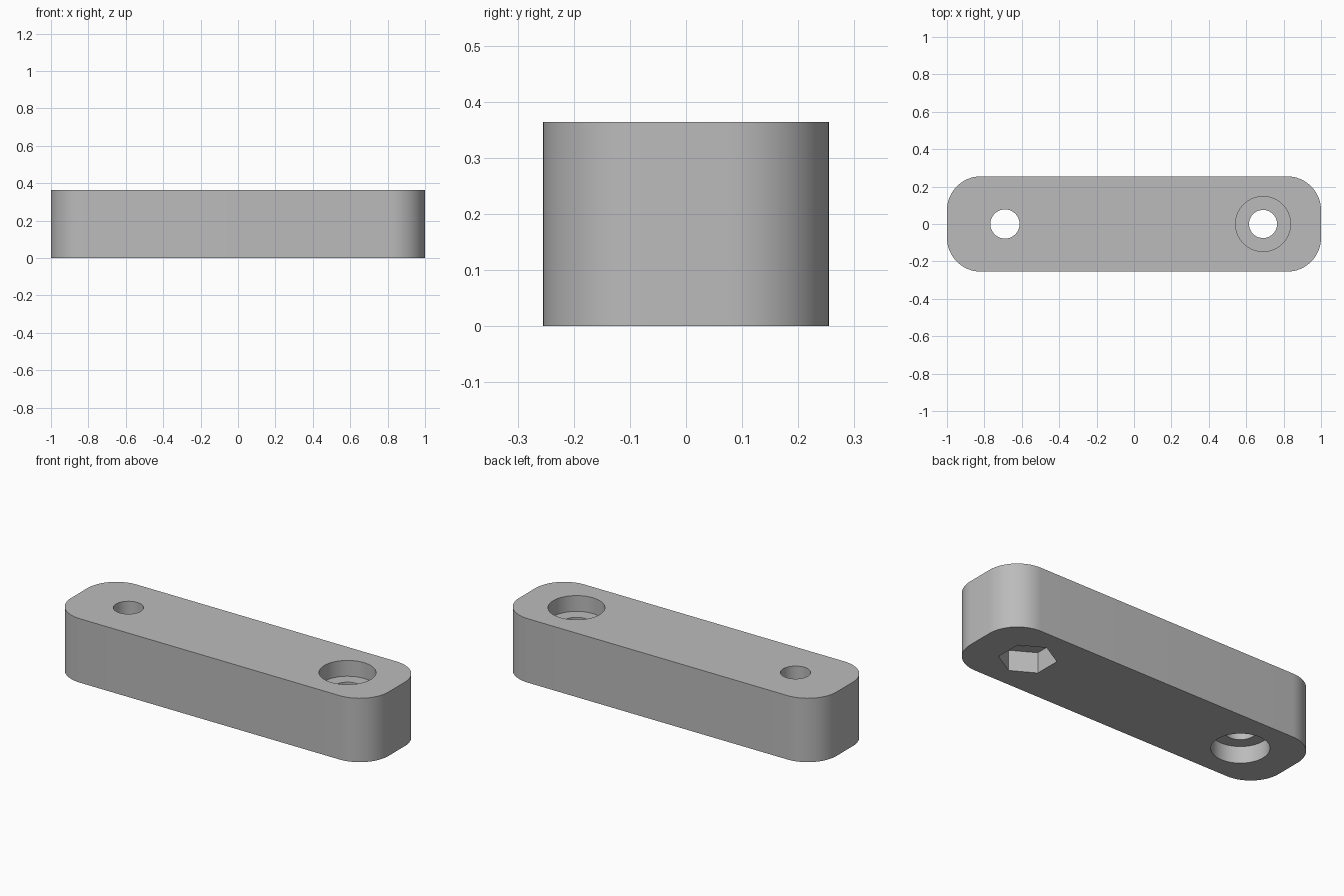
import bpy
import bmesh
from math import radians, cos, sin, pi

if "Cube" in bpy.data.objects:
    bpy.data.objects.remove(bpy.data.objects["Cube"], do_unlink=True)

HALF_LENGTH, HALF_WIDTH, HEIGHT, CORNER = 1.0, 0.255, 0.364, 0.182
HOLE_X, BORE_R = 0.69, 0.147

grey = bpy.data.materials.new("plain grey")
grey.use_nodes = True
colour = (0.5, 0.5, 0.5, 1)
grey.diffuse_color = colour
grey.node_tree.nodes["Principled BSDF"].inputs["Base Color"].default_value = colour


def prism(name, outline, low, high):
    """Extrude a flat outline between two heights."""
    bm = bmesh.new()
    base = bm.faces.new([bm.verts.new((x, y, low)) for x, y in outline])
    top = bmesh.ops.extrude_face_region(bm, geom=[base])["geom"]
    verts = [v for v in top if isinstance(v, bmesh.types.BMVert)]
    bmesh.ops.translate(bm, verts=verts, vec=(0, 0, high - low))
    bmesh.ops.recalc_face_normals(bm, faces=bm.faces)
    mesh = bpy.data.meshes.new(name)
    bm.to_mesh(mesh)
    bm.free()
    mesh.materials.append(grey)
    obj = bpy.data.objects.new(name, mesh)
    bpy.context.collection.objects.link(obj)
    return obj


def arc(cx, cy, radius, start, sweep, steps):
    angles = [start + sweep * i / steps for i in range(steps + 1)]
    return [(cx + radius * cos(a), cy + radius * sin(a)) for a in angles]


def ring(x, radius, sides):
    return arc(x, 0, radius, pi / 2, 2 * pi, sides)[:-1]


# Bar with rounded vertical corners
outline = []
for i, (sx, sy) in enumerate([(1, 1), (-1, 1), (-1, -1), (1, -1)]):
    outline += arc(sx * (HALF_LENGTH - CORNER), sy * (HALF_WIDTH - CORNER),
                   CORNER, i * pi / 2, pi / 2, 16)
bar = prism("link_bar", outline, 0, HEIGHT)

# Through holes, round recesses and the hexagonal nut pocket
cutters = [
    prism("left_hole_cutter", ring(HOLE_X, 0.075, 64), -0.1, HEIGHT + 0.1),
    prism("right_hole_cutter", ring(-HOLE_X, 0.078, 64), -0.1, HEIGHT + 0.1),
    prism("top_recess_cutter", ring(HOLE_X, BORE_R, 64), HEIGHT - 0.09, HEIGHT + 0.1),
    prism("bottom_recess_cutter", ring(-HOLE_X, BORE_R, 64), -0.1, 0.095),
    prism("nut_pocket_cutter", ring(HOLE_X, BORE_R, 6), -0.1, 0.116),
]
bpy.ops.object.select_all(action="DESELECT")
bar.select_set(True)
bpy.context.view_layer.objects.active = bar
for cutter in cutters:
    cutter.hide_render = True
    mod = bar.modifiers.new(cutter.name, "BOOLEAN")
    mod.operation = "DIFFERENCE"
    mod.solver = "EXACT"
    mod.object = cutter
    bpy.ops.object.modifier_apply(modifier=mod.name)
    bpy.data.objects.remove(cutter, do_unlink=True)

bpy.ops.object.shade_smooth_by_angle(angle=radians(30))
